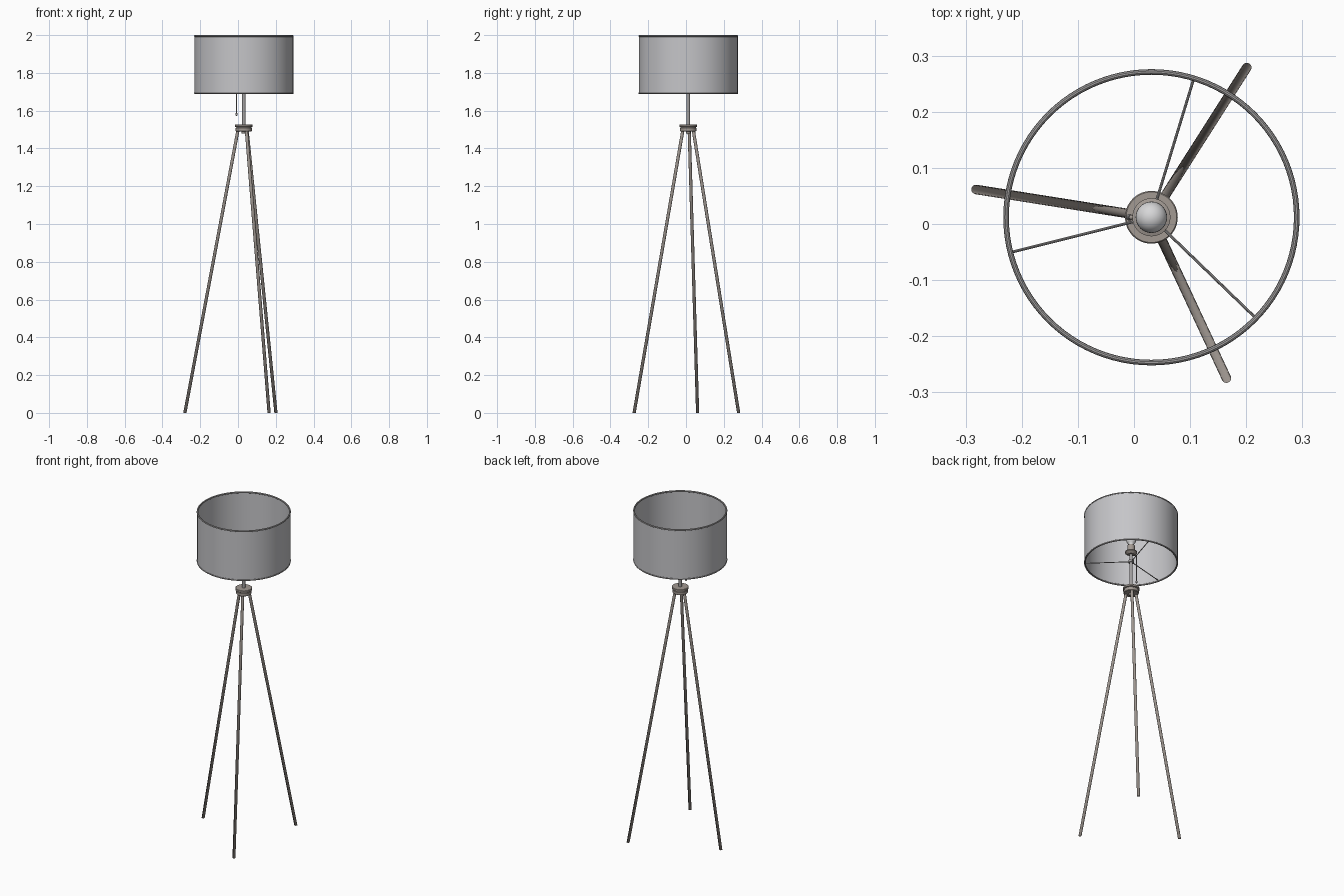
import bpy, bmesh, math
from mathutils import Vector

if "Cube" in bpy.data.objects:
    bpy.data.objects.remove(bpy.data.objects["Cube"])

CX, CY = 0.031, 0.012   # lamp axis


def material(name, rgb):
    m = bpy.data.materials.new(name)
    m.diffuse_color = (*rgb, 1)
    m.use_nodes = True
    m.node_tree.nodes["Principled BSDF"].inputs["Base Color"].default_value = m.diffuse_color
    return m


SHADE = material("shade grey", (0.56, 0.56, 0.58))
STEEL = material("brushed steel", (0.36, 0.35, 0.35))
WARM = material("warm grey metal", (0.36, 0.32, 0.29))
BULB = material("frosted glass", (0.68, 0.68, 0.69))


def finish(bm, name, mat):
    bmesh.ops.recalc_face_normals(bm, faces=bm.faces)
    mesh = bpy.data.meshes.new(name)
    bm.to_mesh(mesh)
    bm.free()
    mesh.materials.append(mat)
    ob = bpy.data.objects.new(name, mesh)
    bpy.context.collection.objects.link(ob)
    bpy.context.view_layer.objects.active = ob
    ob.select_set(True)
    bpy.ops.object.shade_smooth_by_angle(angle=math.radians(35))
    ob.select_set(False)
    return ob


def lathe(name, profile, mat, n=32, closed=False, x=CX, y=CY):
    """Revolve (radius, z) points about a vertical axis."""
    bm = bmesh.new()
    vs = [bm.verts.new((r, 0, z)) for r, z in profile]
    pairs = list(zip(vs, vs[1:])) + ([(vs[-1], vs[0])] if closed else [])
    edges = [bm.edges.new(p) for p in pairs]
    bmesh.ops.spin(bm, geom=vs + edges, axis=(0, 0, 1), cent=(0, 0, 0),
                   angle=math.tau, steps=n, use_merge=False)
    bmesh.ops.remove_doubles(bm, verts=bm.verts, dist=1e-5)
    bmesh.ops.translate(bm, verts=bm.verts, vec=(x, y, 0))
    return finish(bm, name, mat)


def rod(name, a, b, r, mat, n=16):
    a, b = Vector(a), Vector(b)
    d = b - a
    bm = bmesh.new()
    bmesh.ops.create_cone(bm, cap_ends=True, segments=n, radius1=r, radius2=r, depth=d.length)
    bmesh.ops.rotate(bm, verts=bm.verts, matrix=d.to_track_quat('Z', 'Y').to_matrix())
    bmesh.ops.translate(bm, verts=bm.verts, vec=(a + b) / 2)
    return finish(bm, name, mat)


def polar(r, deg, z):
    t = math.radians(deg)
    return (CX + r * math.cos(t), CY + r * math.sin(t), z)


# Drum shade: thin wall, with a wire ring at each rim
lathe("shade", [(0.262, 1.69), (0.262, 1.998), (0.259, 1.998), (0.259, 1.69)],
      SHADE, 96, closed=True)
for label, z in (("lower", 1.693), ("upper", 1.995)):
    ring = [(0.259 + 0.005 * math.cos(i * math.tau / 10), z + 0.005 * math.sin(i * math.tau / 10))
            for i in range(10)]
    lathe(label + "_shade_ring", ring, STEEL, 96, closed=True)

# Three spokes holding the shade
for i, ang in enumerate((73, 194, -44)):
    rod(f"spoke_{i + 1}", polar(0.008, ang, 1.697), polar(0.259, ang, 1.697), 0.0025, STEEL, 8)

# Pole, spoke collar, socket and bulb
rod("pole", (CX, CY, 1.50), (CX, CY, 1.76), 0.009, STEEL, 20)
lathe("spoke_collar", [(0, 1.69), (0.016, 1.69), (0.016, 1.704), (0, 1.704)], STEEL)
lathe("socket", [(0, 1.742), (0.018, 1.742), (0.034, 1.754), (0.034, 1.760), (0.021, 1.764),
                 (0.021, 1.80), (0.017, 1.803), (0, 1.803)], WARM)
bulb = [(0.014, 1.80), (0.016, 1.812)]
bulb += [(0.028 * math.cos(t), 1.837 + 0.028 * math.sin(t))
         for t in (math.radians(a) for a in range(-40, 90, 13))] + [(0, 1.865)]
lathe("bulb", bulb, BULB)

# Pull chain hanging from the socket
PX = -0.008
rod("chain_arm", (CX, CY, 1.748), (PX, CY, 1.748), 0.004, WARM, 12)
rod("pull_chain", (PX, CY, 1.748), (PX, CY, 1.585), 0.0022, STEEL, 8)
lathe("chain_bead", [(0, 1.570), (0.005, 1.574), (0.006, 1.580), (0.003, 1.590), (0, 1.592)],
      STEEL, 16, x=PX)

# Hub with a groove and a knob underneath
lathe("hub", [(0, 1.49), (0.040, 1.49), (0.043, 1.493), (0.043, 1.508), (0.040, 1.510),
              (0.040, 1.513), (0.047, 1.515), (0.047, 1.525), (0.045, 1.527), (0, 1.527)],
      WARM, 48)
lathe("hub_knob", [(0, 1.478), (0.010, 1.478), (0.012, 1.482), (0.012, 1.492), (0, 1.492)], WARM)

# Tripod legs, cut flat at the floor
for i, ang in enumerate((171, 57.5, -65)):
    leg = rod(f"leg_{i + 1}", polar(0.320, ang, -0.02), polar(0.031, ang, 1.50), 0.0085, WARM, 20)
    bm = bmesh.new()
    bm.from_mesh(leg.data)
    cut = bmesh.ops.bisect_plane(bm, geom=bm.verts[:] + bm.edges[:] + bm.faces[:],
                                 plane_co=(0, 0, 0), plane_no=(0, 0, 1), clear_inner=True)
    bmesh.ops.holes_fill(bm, edges=[e for e in cut["geom_cut"] if isinstance(e, bmesh.types.BMEdge)])
    bm.to_mesh(leg.data)
    bm.free()
